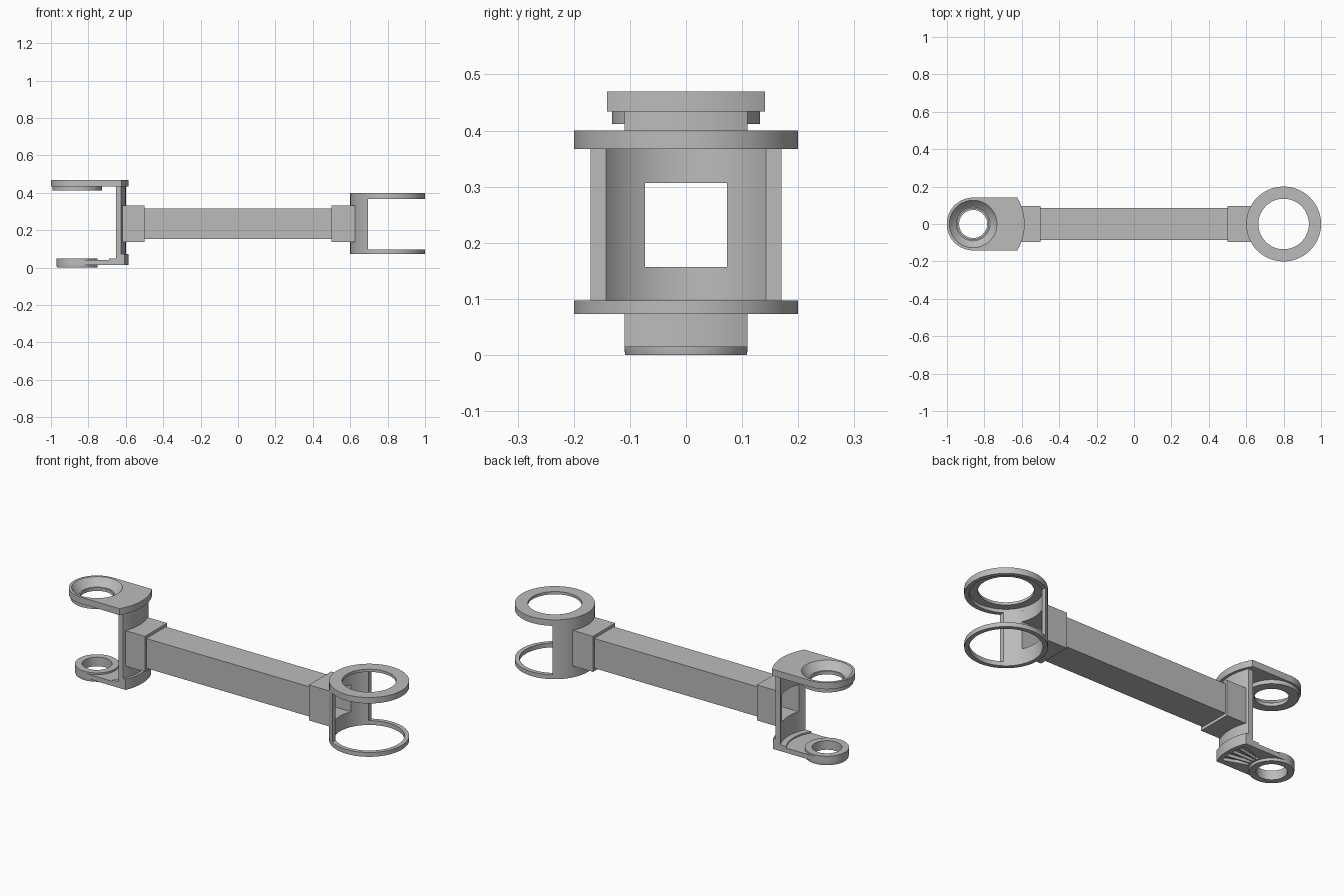
import bpy, bmesh
from math import sin, cos, asin, acos, pi, radians

if "Cube" in bpy.data.objects:
    bpy.data.objects.remove(bpy.data.objects["Cube"], do_unlink=True)

grey = bpy.data.materials.new("light grey metal")
grey.use_nodes = True
colour = (0.5, 0.5, 0.5, 1)
grey.diffuse_color = colour
grey.node_tree.nodes["Principled BSDF"].inputs["Base Color"].default_value = colour

FORK_X, RING_X = -0.86, 0.8
parts = []


def finish(name, bm, keep=True):
    bmesh.ops.recalc_face_normals(bm, faces=bm.faces)
    mesh = bpy.data.meshes.new(name)
    bm.to_mesh(mesh)
    bm.free()
    mesh.materials.append(grey)
    obj = bpy.data.objects.new(name, mesh)
    bpy.context.collection.objects.link(obj)
    if keep:
        parts.append(obj)
    return obj


def box(name, x0, x1, half_y, z0, z1, keep=True):
    outline = [(x0, -half_y), (x1, -half_y), (x1, half_y), (x0, half_y)]
    return prism(name, outline, z0, z1, keep)


def prism(name, outline, z0, z1, keep=True):
    bm = bmesh.new()
    face = bm.faces.new([bm.verts.new((x, y, z0)) for x, y in outline])
    out = bmesh.ops.extrude_face_region(bm, geom=[face])
    verts = [v for v in out["geom"] if isinstance(v, bmesh.types.BMVert)]
    bmesh.ops.translate(bm, verts=verts, vec=(0, 0, z1 - z0))
    return finish(name, bm, keep)


def arc(cx, r, a0, a1, n=32):
    steps = [a0 + (a1 - a0) * i / n for i in range(n + 1)]
    return [(cx + r * cos(a), r * sin(a)) for a in steps]


def revolve(name, cx, profile, n=80):
    """Full turn of a closed (radius, height) profile."""
    bm = bmesh.new()
    loops = [[bm.verts.new((cx + r * cos(2 * pi * i / n), r * sin(2 * pi * i / n), z))
              for r, z in profile] for i in range(n)]
    for i in range(n):
        a, b = loops[i], loops[(i + 1) % n]
        for j in range(len(profile)):
            k = (j + 1) % len(profile)
            bm.faces.new((a[j], a[k], b[k], b[j]))
    return finish(name, bm)


def band(name, cx, inner, outer, z0, z1, mid=0, keep=True, n=32):
    """Curved wall; inner and outer are (radius, half angle)."""
    bm = bmesh.new()
    sides = [arc(cx, r, mid - h, mid + h, n) for r, h in (inner, outer)]
    p, q = sides
    rows = [[bm.verts.new((*c, z)) for c, z in
             ((p[i], z0), (q[i], z0), (q[i], z1), (p[i], z1))] for i in range(n + 1)]
    for a, b in zip(rows, rows[1:]):
        for j in range(4):
            k = (j + 1) % 4
            bm.faces.new((a[j], a[k], b[k], b[j]))
    bm.faces.new(rows[0])
    bm.faces.new(rows[-1])
    return finish(name, bm, keep)


def cut(obj, *cutters):
    for cutter in cutters:
        mod = obj.modifiers.new("cut", 'BOOLEAN')
        mod.operation, mod.solver, mod.object = 'DIFFERENCE', 'EXACT', cutter
        bpy.context.view_layer.objects.active = obj
        bpy.ops.object.modifier_apply(modifier=mod.name)


def straight(r, half_y):
    """Radius and half angle of an arc trimmed at a fixed half width."""
    return r, asin(half_y / r)


# Hollow square beam with a collar at each end
bore = box("bore_cutter", -0.72, 0.72, 0.0735, 0.157, 0.307, False)
beam = box("beam", -0.505, 0.505, 0.085, 0.153, 0.317)
left_collar = box("right_side_collar", -0.62, -0.5, 0.096, 0.137, 0.333)
right_collar = box("left_side_collar", 0.5, 0.64, 0.096, 0.137, 0.333)
socket = prism("socket_cutter", arc(RING_X, 0.185, 0, 2 * pi * 79 / 80, 79), 0.1, 0.36, False)
cut(right_collar, socket)

# Ring end: partial cylinder wall with a ring above and below
trim = 0.105
shell = band("ring_shell", RING_X, (0.177, acos(trim / 0.177)), (0.2, acos(trim / 0.2)),
             0.097, 0.367, mid=pi)
revolve("upper_ring", RING_X, [(0.2, 0.367), (0.2, 0.4), (0.135, 0.4),
                               (0.135, 0.385), (0.177, 0.385), (0.177, 0.367)])
revolve("lower_ring", RING_X, [(0.2, 0.073), (0.2, 0.097), (0.177, 0.097), (0.177, 0.073)])

# Fork end: curved upright wall
wall = band("fork_wall", FORK_X, straight(0.235, 0.11), straight(0.26, 0.11), 0.03, 0.434)

for obj in (beam, left_collar, right_collar, shell, wall):
    cut(obj, bore)


def tongue(name, half, z0, z1, hole_r):
    """Plate rounded at the joint and arched at the wall, with a round hole."""
    h = straight(0.275, half)[1]
    outline = arc(FORK_X, 0.275, -h, h) + arc(FORK_X, half, pi / 2, 3 * pi / 2, 40)
    plate = prism(name, outline, z0, z1)
    hole = prism("hole_cutter", arc(FORK_X, hole_r, 0, 2 * pi * 79 / 80, 79),
                 z0 - 0.1, z1 + 0.1, False)
    cut(plate, hole)
    bpy.data.objects.remove(hole, do_unlink=True)
    return plate


# Upper tongue with its funnel-shaped seat
tongue("upper_tongue", 0.141, 0.434, 0.47, 0.132)
revolve("funnel_seat", FORK_X, [(0.132, 0.412), (0.132, 0.47), (0.127, 0.47), (0.1, 0.437),
                                (0.09, 0.43), (0.083, 0.43), (0.083, 0.412)])

# Lower tongue with ribbed underside, boss, step and lip
lower = tongue("lower_tongue", 0.11, 0.014, 0.04, 0.1)
for a in (-15.5, -5, 5, 15.5):
    half = radians(4)
    pocket = band("pocket_cutter", FORK_X, (0.12, half), (0.25, half), 0, 0.03,
                  mid=radians(a), keep=False)
    cut(lower, pocket)
    bpy.data.objects.remove(pocket, do_unlink=True)
revolve("lower_boss", FORK_X, [(0.108, 0), (0.11, 0.01), (0.11, 0.05),
                               (0.075, 0.05), (0.075, 0)])
band("lower_step", FORK_X, straight(0.203, 0.11), straight(0.24, 0.11), 0.035, 0.048)
band("lower_lip", FORK_X, straight(0.258, 0.11), straight(0.275, 0.11), 0.014, 0.073)

for helper in (bore, socket):
    bpy.data.objects.remove(helper, do_unlink=True)

# Smooth curved walls, crisp edges
bpy.ops.object.select_all(action='DESELECT')
for obj in parts:
    obj.select_set(True)
bpy.context.view_layer.objects.active = parts[0]
bpy.ops.object.shade_smooth_by_angle(angle=radians(30))
